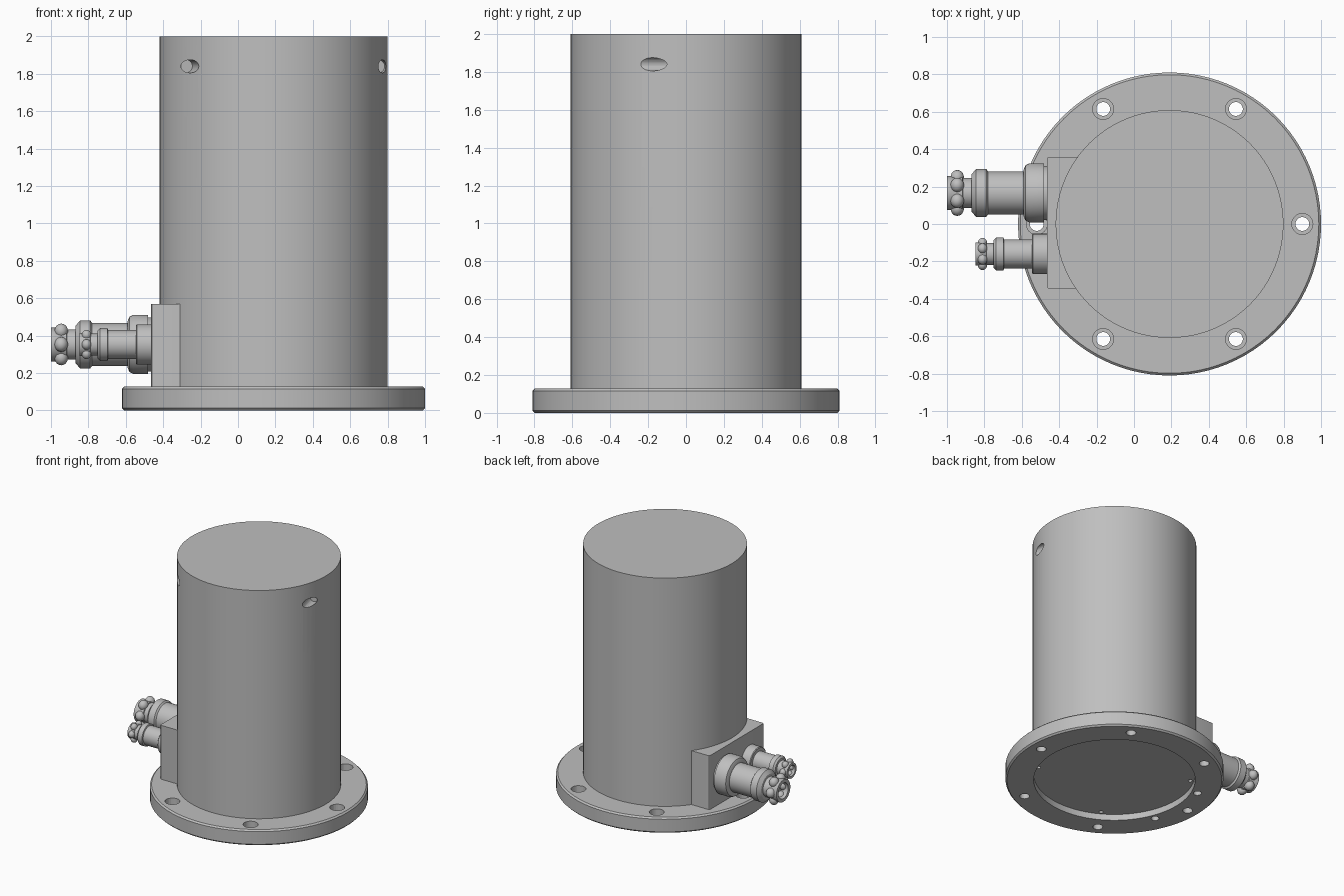
import bpy, bmesh
from math import radians, pi, cos, sin
from mathutils import Matrix, Vector

if "Cube" in bpy.data.objects:
    bpy.data.objects.remove(bpy.data.objects["Cube"])

CX = 0.19           # main axis
AXIS_Z = 0.353      # connector height

grey = bpy.data.materials.new("machined_grey")
grey.use_nodes = True
grey.diffuse_color = (0.52, 0.52, 0.52, 1)
grey.node_tree.nodes["Principled BSDF"].inputs["Base Color"].default_value = (0.52, 0.52, 0.52, 1)


def make(name, bm, smooth=True):
    bmesh.ops.recalc_face_normals(bm, faces=bm.faces)
    mesh = bpy.data.meshes.new(name)
    bm.to_mesh(mesh)
    bm.free()
    mesh.materials.append(grey)
    ob = bpy.data.objects.new(name, mesh)
    bpy.context.collection.objects.link(ob)
    if smooth:
        shade(ob)
    return ob


def activate(ob):
    bpy.ops.object.select_all(action='DESELECT')
    ob.select_set(True)
    bpy.context.view_layer.objects.active = ob


def shade(ob):
    activate(ob)
    bpy.ops.object.shade_smooth_by_angle(angle=radians(30))


def revolve(name, profile, matrix, steps=64):
    """Spin (height, radius) points round local z; ends are capped."""
    bm = bmesh.new()
    rings = [[bm.verts.new((r * cos(2 * pi * i / steps), r * sin(2 * pi * i / steps), h))
              for i in range(steps)] for h, r in profile]
    for a, b in zip(rings, rings[1:]):
        for i in range(steps):
            j = (i + 1) % steps
            bm.faces.new((a[i], a[j], b[j], b[i]))
    bm.faces.new(rings[0])
    bm.faces.new(rings[-1])
    bm.transform(matrix)
    return make(name, bm)


def add_rod(bm, start, end, radius, sides=24):
    start, end = Vector(start), Vector(end)
    d = end - start
    m = Matrix.Translation((start + end) / 2) @ d.to_track_quat('Z', 'Y').to_matrix().to_4x4()
    bmesh.ops.create_cone(bm, cap_ends=True, segments=sides, radius1=radius,
                          radius2=radius, depth=d.length, matrix=m)


def cut(target, rods):
    """Drill each rod (start, end, radius) out of the target."""
    for rod in rods:
        bm = bmesh.new()
        add_rod(bm, *rod)
        tool = make("cutter", bm, False)
        tool.hide_render = True
        mod = target.modifiers.new("drill", 'BOOLEAN')
        mod.operation = 'DIFFERENCE'
        mod.solver = 'EXACT'
        mod.object = tool
        activate(target)
        # drill before the smoothing modifier
        bpy.ops.object.modifier_move_to_index(modifier=mod.name, index=0)
        bpy.ops.object.modifier_apply(modifier=mod.name)
        bpy.data.objects.remove(tool)
    shade(target)


def polar(r, deg, z):
    return (CX + r * cos(radians(deg)), r * sin(radians(deg)), z)


upright = Matrix.Translation((CX, 0, 0))

# Base flange with a shallow recess underneath
flange = revolve("base_flange", [(0.05, 0.6), (0, 0.6), (0, 0.798), (0.012, 0.81),
                                 (0.116, 0.81), (0.128, 0.798)], upright, 96)
drills = []
for k in range(6):                               # counterbored bolt holes
    drills.append((polar(0.71, 60 * k, -0.1), polar(0.71, 60 * k, 0.3), 0.037))
    drills.append((polar(0.71, 60 * k, 0.07), polar(0.71, 60 * k, 0.3), 0.056))
for s in (-1, 1):                                # block fixing holes
    drills.append(((-0.41, 0.245 * s, -0.1), (-0.41, 0.245 * s, 0.1), 0.03))
for k in range(4):                               # small holes in the recess
    drills.append((polar(0.572, 60 + 90 * k, 0), polar(0.572, 60 + 90 * k, 0.1), 0.016))
cut(flange, drills)

# Main cylinder with two parallel spanner holes near the top
body = revolve("main_cylinder", [(0.12, 0.609), (2.0, 0.609)], upright, 96)
inward = Vector((cos(radians(103)), sin(radians(103)), 0))
holes = []
for ang in (-137, -17):
    p = Vector(polar(0.609, ang, 1.84))
    holes.append((p - inward * 0.3, p + inward * 0.1, 0.035))
cut(body, holes)

# Connector block against the cylinder
bm = bmesh.new()
bmesh.ops.create_cube(bm, size=1, matrix=Matrix.Translation((-0.3325, 0.007, 0.349))
                      @ Matrix.Diagonal((0.265, 0.705, 0.442, 1)))
corners = [e for e in bm.edges if all(v.co.x < -0.4 for v in e.verts)
           and abs(e.verts[0].co.z - e.verts[1].co.z) > 0.1]
bmesh.ops.bevel(bm, geom=corners, offset=0.012, segments=3, affect='EDGES', profile=0.5)
make("connector_block", bm)


def connector(name, y, seat, barrel, nut_x, lobe, end):
    """Cable connector pointing to -x; profiles are (distance out, radius)."""
    out = Matrix.Translation((-0.465, y, AXIS_Z)) @ Matrix.Rotation(-pi / 2, 4, 'Y')
    revolve(name + "_seat", seat, out, 48)
    revolve(name + "_barrel", barrel, out, 48)
    # clamp nut with six rounded grips and a cable bore
    core = lobe * 2.2
    revolve(name + "_clamp_nut",
            [(nut_x - lobe * 0.8, core * 0.8), (nut_x - lobe * 0.7, core),
             (nut_x + lobe * 0.7, core), (nut_x + lobe * 0.8, end[1]), (end[0], end[1]),
             (end[0], end[1] * 0.7), (end[0] - 0.06, end[1] * 0.7)], out, 48)
    bm = bmesh.new()
    for k in range(6):
        a = 2 * pi * k / 6
        m = (out @ Matrix.Rotation(a, 4, 'Z') @ Matrix.Translation((0, lobe * 2.07, nut_x))
             @ Matrix.Diagonal((1, 1, 0.9, 1)))
        bmesh.ops.create_uvsphere(bm, u_segments=16, v_segments=10, radius=lobe, matrix=m)
    make(name + "_nut_grips", bm)


connector("large_connector", 0.166,
          [(-0.02, 0.145), (0.015, 0.145), (0.016, 0.158), (0.095, 0.158),
           (0.115, 0.148), (0.125, 0.125)],
          [(0.1, 0.115), (0.315, 0.115), (0.325, 0.128), (0.38, 0.128), (0.403, 0.1),
           (0.405, 0.08), (0.47, 0.08)],
          0.48, 0.04, (0.535, 0.09))
connector("small_connector", -0.16,
          [(-0.02, 0.108), (0.075, 0.108), (0.08, 0.102)],
          [(0.05, 0.077), (0.23, 0.077), (0.233, 0.088), (0.272, 0.088), (0.285, 0.075),
           (0.287, 0.058), (0.33, 0.058)],
          0.345, 0.028, (0.383, 0.062))
